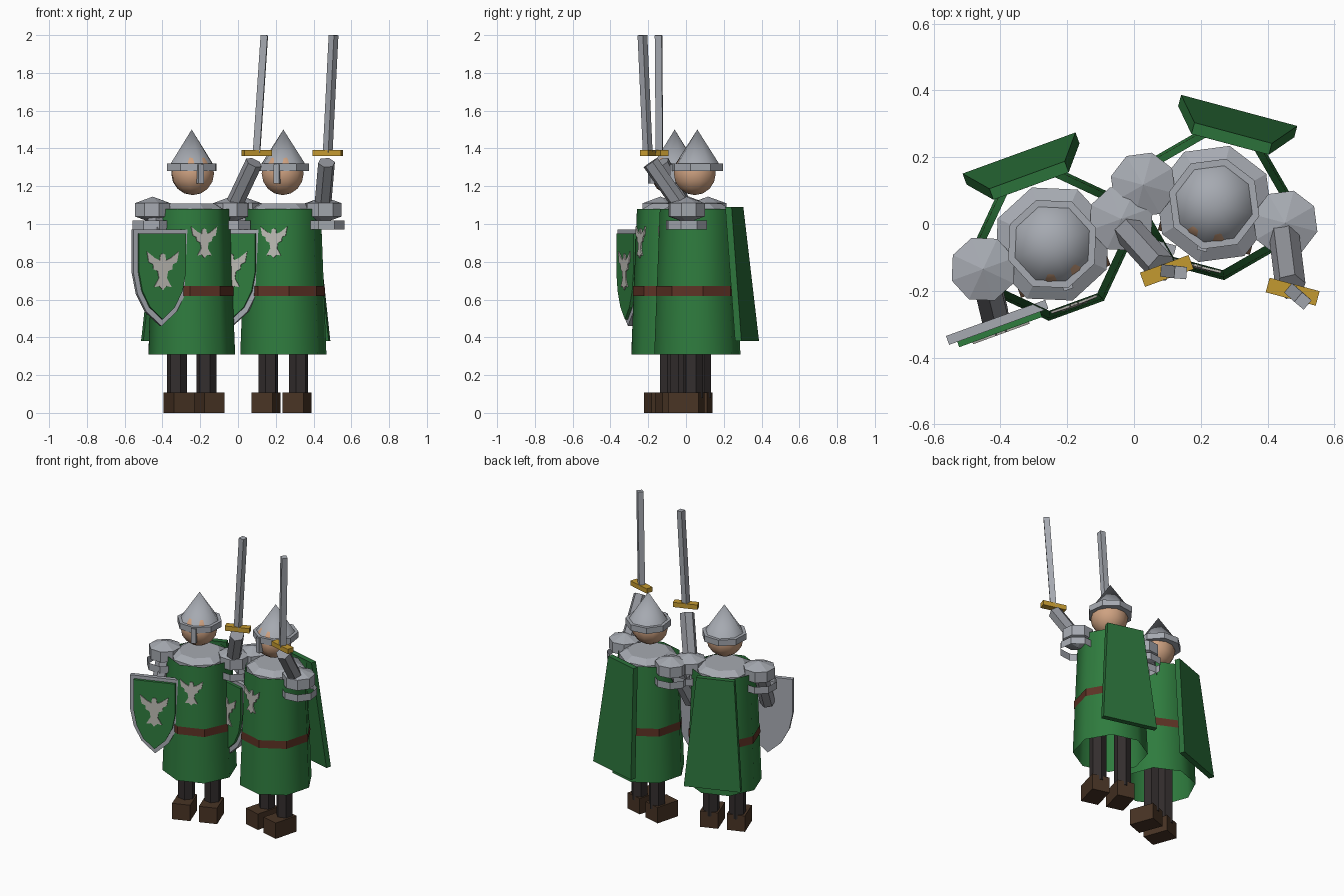
import bpy, bmesh, math
from mathutils import Matrix, Vector

if "Cube" in bpy.data.objects:
    bpy.data.objects.remove(bpy.data.objects["Cube"])


def material(name, rgb):
    m = bpy.data.materials.new(name)
    m.diffuse_color = (*rgb, 1)
    m.use_nodes = True
    m.node_tree.nodes["Principled BSDF"].inputs["Base Color"].default_value = m.diffuse_color
    return m


GREEN = material("green cloth", (0.028, 0.2, 0.048))
CAPE = material("deep green cloth", (0.024, 0.165, 0.042))
PLATE = material("plate steel", (0.38, 0.40, 0.44))
MAIL = material("dull steel", (0.29, 0.30, 0.33))
GOLD = material("brass", (0.55, 0.32, 0.03))
BOOT = material("boot leather", (0.065, 0.034, 0.018))
BELT = material("belt leather", (0.11, 0.032, 0.018))
HOSE = material("charcoal hose", (0.033, 0.027, 0.027))
SKIN = material("skin", (0.62, 0.36, 0.22))
CREAM = material("pale emblem", (0.5, 0.49, 0.45))

place = Matrix.Identity(4)   # placement of the figure being built


def finish(name, bm, mat, local=Matrix.Identity(4), smooth=False, closed=True):
    bm.transform(place @ local)
    if closed:
        bmesh.ops.recalc_face_normals(bm, faces=bm.faces)
    for f in bm.faces:
        f.smooth = smooth
    me = bpy.data.meshes.new(name)
    bm.to_mesh(me)
    bm.free()
    me.materials.append(mat)
    ob = bpy.data.objects.new(name, me)
    bpy.context.collection.objects.link(ob)
    return ob


def box(name, mat, size, local):
    bm = bmesh.new()
    bmesh.ops.create_cube(bm, size=1, matrix=Matrix.Diagonal((*size, 1)))
    return finish(name, bm, mat, local)


def lathe(name, mat, profile, centre=(0, 0), sides=8, turn=0.0, smooth=False, closed=True):
    """Revolve (radius, z) points; a radius of 0 makes a pole."""
    bm = bmesh.new()
    rings = []
    for r, z in profile:
        if r == 0:
            rings.append([bm.verts.new((0, 0, z))] * sides)
        else:
            rings.append([bm.verts.new((r * math.cos(a), r * math.sin(a), z)) for a in
                          (math.radians(turn) + math.tau * i / sides for i in range(sides))])
    for lo, hi in zip(rings, rings[1:]):
        for i in range(sides):
            j = (i + 1) % sides
            quad = list(dict.fromkeys((lo[i], lo[j], hi[j], hi[i])))
            bm.faces.new(quad)
    if closed:
        for ring in (rings[0], rings[-1]):
            if ring[0] is not ring[1]:
                bm.faces.new(ring)
    return finish(name, bm, mat, Matrix.Translation((*centre, 0)), smooth, closed)


def rod(name, mat, a, b, radius, sides=6, turn=0):
    """Prism running from a to b."""
    a, b = Vector(a), Vector(b)
    bm = bmesh.new()
    bmesh.ops.create_cone(bm, cap_ends=True, segments=sides, radius1=radius,
                          radius2=radius, depth=(b - a).length)
    rot = Vector((0, 0, 1)).rotation_difference(b - a).to_matrix().to_4x4()
    spin = Matrix.Rotation(math.radians(turn), 4, 'Z')
    return finish(name, bm, mat, Matrix.Translation((a + b) / 2) @ rot @ spin)


def plate(name, mat, half, depth, local, scale=(1, 1)):
    """Extrude a half outline (x, z), mirrored in x, from y=0 to y=-depth."""
    pts = half + [(-x, z) for x, z in reversed(half) if x > 0]
    bm = bmesh.new()
    face = bm.faces.new([bm.verts.new((x * scale[0], 0, z * scale[1])) for x, z in pts])
    out = bmesh.ops.extrude_face_region(bm, geom=[face])
    bmesh.ops.translate(bm, vec=(0, -depth, 0),
                        verts=[v for v in out['geom'] if isinstance(v, bmesh.types.BMVert)])
    return finish(name, bm, mat, local)


BIRD = [(0, 0.85), (0.15, 0.78), (0.2, 0.5), (0.5, 0.62), (1, 0.95), (0.88, 0.4), (0.62, 0.3),
        (0.58, 0.05), (0.32, -0.05), (0.25, -0.4), (0.55, -0.85), (0.22, -0.8), (0, -1)]
SHIELD = [(0.158, 0.972), (0.158, 0.74), (0.135, 0.63), (0.085, 0.535), (0, 0.46)]
SHIELD_FACE = [(0.132, 0.95), (0.132, 0.745), (0.113, 0.645), (0.07, 0.56), (0, 0.495)]


def move(x, y, z):
    return Matrix.Translation((x, y, z))


def knight():
    # legs, boots and shoulder armour on both sides
    for s in (-1, 1):
        rod("leg", HOSE, (s * 0.083, 0, 0.08), (s * 0.083, 0, 0.6), 0.053)
        box("boot", BOOT, (0.115, 0.165, 0.107), move(s * 0.085, -0.037, 0.0535))
        lathe("shoulder_cap", PLATE, [(0, 1.005), (0.1, 1.04), (0.1, 1.11), (0, 1.145)],
              (s * 0.22, 0))
        lathe("shoulder_band", PLATE, [(0.112, 0.97), (0.112, 1.018)],
              (s * 0.222, 0), closed=False)

    # body
    lathe("torso", PLATE, [(0.16, 0.6), (0.18, 1.08), (0.13, 1.108)])
    lathe("tunic", GREEN, [(0.23, 0.31), (0.2, 1.08)], turn=22.5, smooth=True, closed=False)
    lathe("belt", BELT, [(0.222, 0.62), (0.221, 0.672)], turn=22.5, closed=False)
    plate("tunic_emblem", CREAM, BIRD, 0.008,
          move(0, -0.19, 0.905) @ Matrix.Rotation(math.radians(-2), 4, 'X'), (0.073, 0.085))

    # head and helmet
    bm = bmesh.new()
    bmesh.ops.create_uvsphere(bm, u_segments=12, v_segments=8, radius=0.115)
    finish("head", bm, SKIN, move(0, -0.014, 1.268), smooth=True)
    lathe("helmet", PLATE, [(0.125, 1.31), (0, 1.5)], smooth=True, closed=False)
    lathe("helmet_rim", PLATE, [(0.14, 1.28), (0.14, 1.32)])
    box("nose_guard", PLATE, (0.03, 0.03, 0.1), move(0, -0.13, 1.265))

    # cape: a slab narrower at the shoulders, flaring backwards
    bm = bmesh.new()
    bmesh.ops.create_cube(bm, size=2)
    for v in bm.verts:
        up, back = v.co.z > 0, v.co.y > 0
        v.co = (v.co.x * (0.12 if up else 0.18),
                (0.185 if up else 0.255) + (0.035 if back else 0), 1.09 if up else 0.38)
    finish("cape", bm, CAPE)

    # raised sword arm and sword
    rod("sword_arm", MAIL, (0.22, -0.02, 1.08), (0.285, -0.18, 1.325), 0.046)
    box("sword_guard", GOLD, (0.155, 0.045, 0.032), move(0.295, -0.193, 1.376))
    rod("sword_blade", PLATE, (0.295, -0.193, 1.38), (0.332, -0.212, 2.0), 0.026, 4, 20)

    # shield arm and shield
    rod("shield_arm", MAIL, (-0.22, -0.02, 1.06), (-0.235, -0.15, 0.8), 0.046)
    plate("shield", PLATE, SHIELD, 0.028, move(-0.235, -0.15, 0))
    plate("shield_face", GREEN, SHIELD_FACE, 0.017, move(-0.235, -0.178, 0))
    plate("shield_emblem", CREAM, BIRD, 0.007, move(-0.235, -0.194, 0.755), (0.09, 0.105))


# two guards standing side by side, turned slightly
for x, y, angle in ((-0.245, -0.06, 20), (0.24, 0.06, -15)):
    place = move(x, y, 0) @ Matrix.Rotation(math.radians(angle), 4, 'Z')
    knight()
